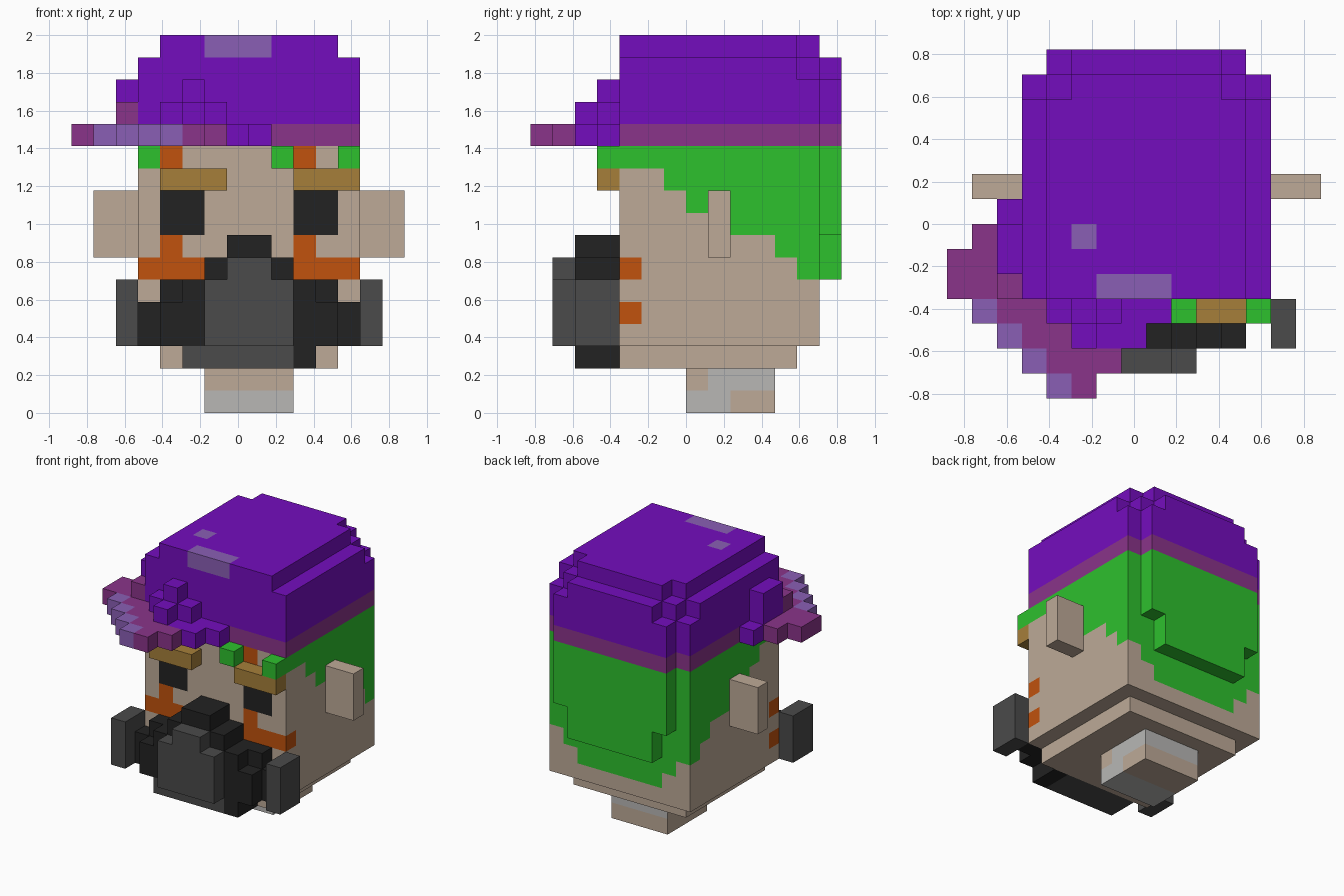
import bpy
import bmesh

cube = bpy.data.objects.get("Cube")
if cube:
    bpy.data.objects.remove(cube, do_unlink=True)

UNIT = 2 / 17          # edge length of one block
CENTRE = (7.5, 7, 0)   # block coordinates of the origin

PALETTE = {
    "skin": (.51, .40, .31), "purple": (.175, .004, .515),
    "plum": (.254, .034, .254), "lavender": (.254, .114, .462),
    "green": (.027, .533, .027), "gold": (.381, .212, .042),
    "orange": (.533, .084, .004), "black": (.016, .016, .016),
    "charcoal": (.069, .069, .069), "pale_grey": (.48, .474, .462),
}
NAMES = list(PALETTE)
MATERIALS = []
for name, rgb in PALETTE.items():
    mat = bpy.data.materials.new(name)
    mat.use_nodes = True
    mat.diffuse_color = (*rgb, 1)
    bsdf = mat.node_tree.nodes["Principled BSDF"]
    bsdf.inputs["Base Color"].default_value = (*rgb, 1)
    bsdf.inputs["Roughness"].default_value = .9
    MATERIALS.append(mat)


def mirrored(box):
    """Reflect a box across the middle of the head."""
    (a, b), y, z = box
    return ((16 - b, 16 - a), y, z)


def part(name, boxes, paint):
    """Join boxes of blocks into one shell; paint is a colour or a rule."""
    cells = {(i, j, k) for x, y, z in boxes
             for i in range(*x) for j in range(*y) for k in range(*z)}
    bm = bmesh.new()
    corners = {}

    def corner(p):
        if p not in corners:
            corners[p] = bm.verts.new([(c - o) * UNIT for c, o in zip(p, CENTRE)])
        return corners[p]

    for cell in sorted(cells):
        for axis in range(3):
            for sign in (-1, 1):
                near = list(cell)
                near[axis] += sign
                if tuple(near) in cells:
                    continue
                u, v = (axis + 1) % 3, (axis + 2) % 3
                loop = []
                for du, dv in ((0, 0), (1, 0), (1, 1), (0, 1)):
                    p = list(cell)
                    p[axis] += sign > 0
                    p[u] += du
                    p[v] += dv
                    loop.append(corner(tuple(p)))
                face = bm.faces.new(loop if sign > 0 else loop[::-1])
                side = "xyz"[axis] + ("+" if sign > 0 else "-")
                colour = paint(*cell, side) if callable(paint) else paint
                face.material_index = NAMES.index(colour)
    mesh = bpy.data.meshes.new(name)
    bm.to_mesh(mesh)
    bm.free()
    for mat in MATERIALS:
        mesh.materials.append(mat)
    obj = bpy.data.objects.new(name, mesh)
    bpy.context.collection.objects.link(obj)


# Head: hairline, eyes and face paint
HAIRLINE = (11, 11, 10, 9, 8, 8, 8, 7, 6)


def head_paint(i, j, k, side):
    if side[0] == "x":
        if k >= HAIRLINE[j - 4]:
            return "green"
        return "orange" if j == 4 and k in (4, 6) else "skin"
    if side == "y+":
        return "green" if k >= 6 - min(i - 3, 12 - i, 2) else "skin"
    if side == "y-":
        if k in (8, 9) and i in (4, 5, 10, 11):
            return "black"
        if k in (7, 11) and i in (4, 10):
            return "orange"
        if k in (4, 6) and i not in range(6, 10):
            return "orange"
        if k == 11 and i in (3, 12):
            return "green"
    return "skin"


part("head", [((3, 13), (4, 13), (3, 12))], head_paint)
part("jaw", [((4, 12), (4, 12), (2, 3))], "skin")


# Neck with a pale collar wrapping part of it
def neck_paint(i, j, k, side):
    if side == "x-":
        return "skin"
    pale = j < 9 if k == 0 else j > 7
    return "pale_grey" if pale else "skin"


part("neck", [((6, 10), (7, 11), (0, 2))], neck_paint)

ear = ((13, 15), (8, 9), (7, 10))
part("left_ear", [ear], "skin")
part("right_ear", [mirrored(ear)], "skin")

# Hair
part("back_hair", [((4, 12), (13, 14), (8, 12)), ((5, 11), (13, 14), (6, 8))], "green")
part("fringe_tufts", [((a, a + 1), (3, 4), (11, 12)) for a in (9, 12)], "green")
part("left_eyebrow", [((10, 13), (3, 4), (10, 11))], "gold")
part("right_eyebrow", [((4, 7), (3, 4), (10, 11))], "gold")

# Mask: black frame, charcoal snout and cheek filters
cheek = [((10, 13), (3, 4), (3, 5)), ((10, 12), (2, 3), (3, 5)),
         ((10, 12), (3, 4), (5, 6)), ((10, 11), (2, 3), (5, 6))]
part("mask_frame", cheek + [mirrored(b) for b in cheek] + [
    ((6, 10), (2, 4), (3, 7)), ((7, 9), (2, 4), (7, 8)),
    ((10, 11), (2, 4), (2, 3))], "black")
part("mask_snout", [((6, 10), (1, 2), (3, 6)), ((7, 9), (1, 2), (6, 7))], "charcoal")
part("mask_chin", [((5, 10), (2, 4), (2, 3))], "charcoal")
cheek_filter = ((13, 14), (2, 4), (3, 6))
part("left_filter", [cheek_filter], "charcoal")
part("right_filter", [mirrored(cheek_filter)], "charcoal")

# Cap band and stepped crown
part("cap_band", [((3, 13), (4, 13), (12, 13)), ((4, 12), (13, 14), (12, 13))], "plum")


def crown_paint(i, j, k, side):
    if k == 16:
        if j == 4 and 6 <= i < 9 and side in ("y-", "z+"):
            return "lavender"
        if (i, j, side) == (5, 6, "z+"):
            return "lavender"
    return "purple"


part("cap_crown", [
    ((3, 13), (4, 13), (13, 15)), ((4, 12), (13, 14), (13, 15)),
    ((3, 13), (4, 12), (15, 16)), ((4, 12), (12, 13), (15, 16)),
    ((5, 11), (13, 14), (15, 16)),
    ((4, 12), (4, 12), (16, 17)), ((5, 11), (12, 13), (16, 17))], crown_paint)


# Tilted brim: diagonal staircase with a lavender rim
def brim_paint(i, j, k, side):
    return "lavender" if 1 <= i <= 4 and i + j == 4 else "plum"


part("cap_brim", [
    ((0, 1), (4, 6), (12, 13)), ((1, 2), (3, 7), (12, 13)),
    ((2, 3), (2, 7), (12, 13)), ((3, 4), (1, 4), (12, 13)),
    ((4, 5), (0, 4), (12, 13)), ((5, 6), (0, 2), (12, 13)),
    ((6, 7), (1, 2), (12, 13)), ((2, 3), (4, 5), (13, 14))], brim_paint)
part("brim_folds", [
    ((5, 8), (2, 3), (12, 13)), ((5, 9), (3, 4), (12, 13)),
    ((4, 7), (3, 4), (13, 14)), ((5, 6), (3, 4), (14, 15)),
    ((5, 6), (2, 3), (13, 14)), ((2, 3), (7, 8), (12, 13)),
    ((2, 3), (5, 7), (13, 15))], "purple")
